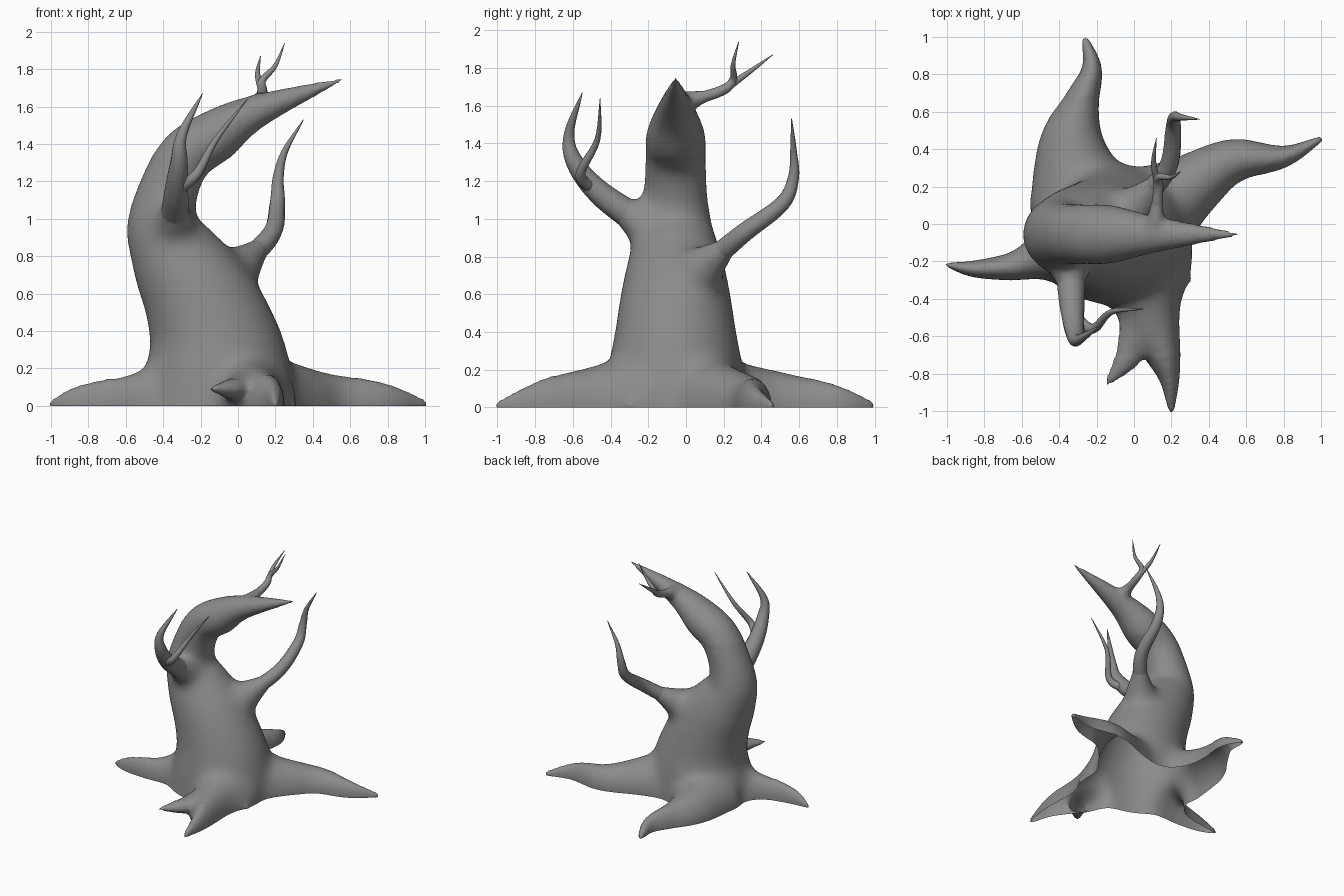
import bpy, bmesh, math
from mathutils import Vector

if "Cube" in bpy.data.objects:
    bpy.data.objects.remove(bpy.data.objects["Cube"])

bark = bpy.data.materials.new("bark")
bark.diffuse_color = (.26, .26, .26, 1)
bark.use_nodes = True
bark.node_tree.nodes["Principled BSDF"].inputs["Base Color"].default_value = bark.diffuse_color


def spline(pts, steps=6):
    """Catmull-Rom through points of any dimension."""
    P = [Vector(p) for p in pts]
    P = [P[0] * 2 - P[1]] + P + [P[-1] * 2 - P[-2]]
    out = []
    for i in range(1, len(P) - 2):
        a, b, c, d = P[i - 1:i + 3]
        for k in range(steps):
            t = k / steps
            out.append(0.5 * (2 * b + (c - a) * t + (2 * a - 5 * b + 4 * c - d) * t * t
                              + (3 * b - a - 3 * c + d) * t ** 3))
    return out + [P[-2]]


def tube(bm, rows, ref, sides=16):
    """Tapered limb from rows of x, y, z, radius, second radius."""
    C = [Vector(s[:3]) for s in rows]
    rings = []
    for i, s in enumerate(rows):
        t = (C[min(i + 1, len(C) - 1)] - C[max(i - 1, 0)]).normalized()
        n1 = ref.cross(t).normalized()
        n2 = t.cross(n1)
        a, b = max(s[3], 0.002), max(s[4], 0.002)
        rings.append([bm.verts.new(C[i] + n1 * a * math.cos(w) + n2 * b * math.sin(w))
                      for w in (2 * math.pi * k / sides for k in range(sides))])
    for r, q in zip(rings, rings[1:]):
        for k in range(sides):
            j = (k + 1) % sides
            bm.faces.new((r[k], r[j], q[j], q[k]))
    bm.faces.new(rings[0][::-1])
    bm.faces.new(rings[-1])


def branch(bm, pts, r0):
    """Round branch thinning steadily to a point."""
    S = spline(pts)
    n = len(S) - 1
    rows = [(*p, r0 * (1 - i / n) ** .75, r0 * (1 - i / n) ** .75) for i, p in enumerate(S)]
    tube(bm, rows, Vector((1, -1, 0)), 12)


def collar(bm, pts, r0, flare):
    """Flare that blends the start of a branch into the trunk."""
    S = spline(pts)[:10]
    d = (S[1] - S[0]).normalized()
    S = [S[0] - d * r0 * 2] + S
    rows = []
    for i, p in enumerate(S):
        r = r0 * (.6 + flare * (1 - i / (len(S) - 1)) ** 2)
        rows.append((*p, r, r))
    tube(bm, rows, Vector((1, -1, 0)))


def finish(bm, name):
    bmesh.ops.recalc_face_normals(bm, faces=bm.faces[:])
    for f in bm.faces:
        f.smooth = True
    me = bpy.data.meshes.new(name)
    bm.to_mesh(me)
    bm.free()
    me.materials.clear()
    me.materials.append(bark)
    ob = bpy.data.objects.new(name, me)
    bpy.context.collection.objects.link(ob)
    return ob


# Curved trunk: x, z, radius; depth grows slightly with height
trunk = [(-.12, -.2, .46), (-.11, .2, .395), (-.14, .4, .345), (-.22, .6, .303), (-.335, .8, .25),
         (-.41, 1, .185), (-.3, 1.305, .15), (-.125, 1.44, .142), (.1, 1.575, .09), (.57, 1.75, .008)]

# Roots: x, y, half width; all share one height profile
heights = (.27, .205, .15, .1, .02)
left_root = [(-.3, -.12, .28), (-.48, -.17, .14), (-.64, -.225, .08), (-.86, -.24, .045), (-1.01, -.215, .012)]
back_root = [(-.28, .1, .3), (-.33, .42, .19), (-.28, .65, .1), (-.225, .83, .055), (-.265, 1.0, .02)]
right_root = [(.1, .06, .27), (.3, .2, .185), (.52, .335, .125), (.8, .36, .06), (1.01, .46, .015)]
front_root = [(.05, -.2, .28), (.08, -.45, .18), (.15, -.68, .105), (.19, -.83, .055), (.2, -1.01, .015)]

# Side shoots of the front root
root_fork = [(.03, -.55, .12), (-.04, -.72, .07), (-.15, -.86, .015)]
root_nub = [(.15, -.2, .12), (.25, -.265, .06), (.33, -.32, .015)]

# Branch paths
right_path = [(.02, .1, .75), (.18, .3, .92), (.21, .51, 1.08), (.215, .57, 1.22), (.25, .57, 1.36), (.35, .56, 1.53)]
left_path = [(-.34, -.24, .98), (-.33, -.46, 1.14), (-.315, -.59, 1.3), (-.3, -.62, 1.45), (-.19, -.55, 1.67)]
left_fork = [(-.32, -.5, 1.16), (-.22, -.56, 1.24), (-.12, -.47, 1.42), (.05, -.455, 1.64)]
twig_path = [(.115, 0, 1.62), (.13, .19, 1.68), (.13, .25, 1.74), (.2, .25, 1.82), (.25, .28, 1.94)]
twig_fork = [(.13, .2, 1.685), (.105, .33, 1.775), (.12, .46, 1.87)]

# Fuse trunk, roots and branch collars into one body
bm = bmesh.new()
tube(bm, spline([(x, -.055, z, r, r * (.88 + .15 * z)) for x, z, r in trunk]), Vector((0, 1, 0)), 28)
up = Vector((0, 0, 1))
for root, tall in ((left_root, 1), (back_root, 1), (right_root, 1.1), (front_root, 1.12)):
    tube(bm, spline([(x, y, .01, w, h * tall) for (x, y, w), h in zip(root, heights)]), up)
for shoot, z in ((root_fork, .09), (root_nub, .01)):
    tube(bm, spline([(x, y, z, w, w * .8) for x, y, w in shoot]), up)
for path, r, flare in ((right_path, .058, 1.9), (left_path, .078, 1.1), (twig_path, .028, 1.8)):
    collar(bm, path, r, flare)
src = finish(bm, "trunk_and_roots_source")
mod = src.modifiers.new("fuse", 'REMESH')
mod.mode, mod.voxel_size = 'VOXEL', .018
mod = src.modifiers.new("soften", 'SMOOTH')
mod.factor, mod.iterations = .5, 7
me = bpy.data.meshes.new_from_object(src.evaluated_get(bpy.context.evaluated_depsgraph_get()))
bpy.data.objects.remove(src)
bm = bmesh.new()
bm.from_mesh(me)

# Soften the joints strongly, keeping the thin tips as they are
for reach in (.6, .66, .72):
    core = [v for v in bm.verts if v.co.z < .6 + reach and math.hypot(v.co.x, v.co.y) < reach]
    for _ in range(14):
        bmesh.ops.smooth_vert(bm, verts=core, factor=.5, use_axis_x=True, use_axis_y=True, use_axis_z=True)

# Slice off at the ground, leaving the hollow underside open
bmesh.ops.bisect_plane(bm, geom=bm.verts[:] + bm.edges[:] + bm.faces[:],
                       plane_co=(0, 0, 0), plane_no=up, clear_inner=True)
finish(bm, "trunk_and_roots")

# Branches and twigs
for name, limbs in (("right_branch", ((right_path, .06),)),
                    ("left_branch", ((left_path, .08), (left_fork, .036))),
                    ("top_twig", ((twig_path, .034), (twig_fork, .023)))):
    bm = bmesh.new()
    for path, r in limbs:
        branch(bm, path, r)
    finish(bm, name)
